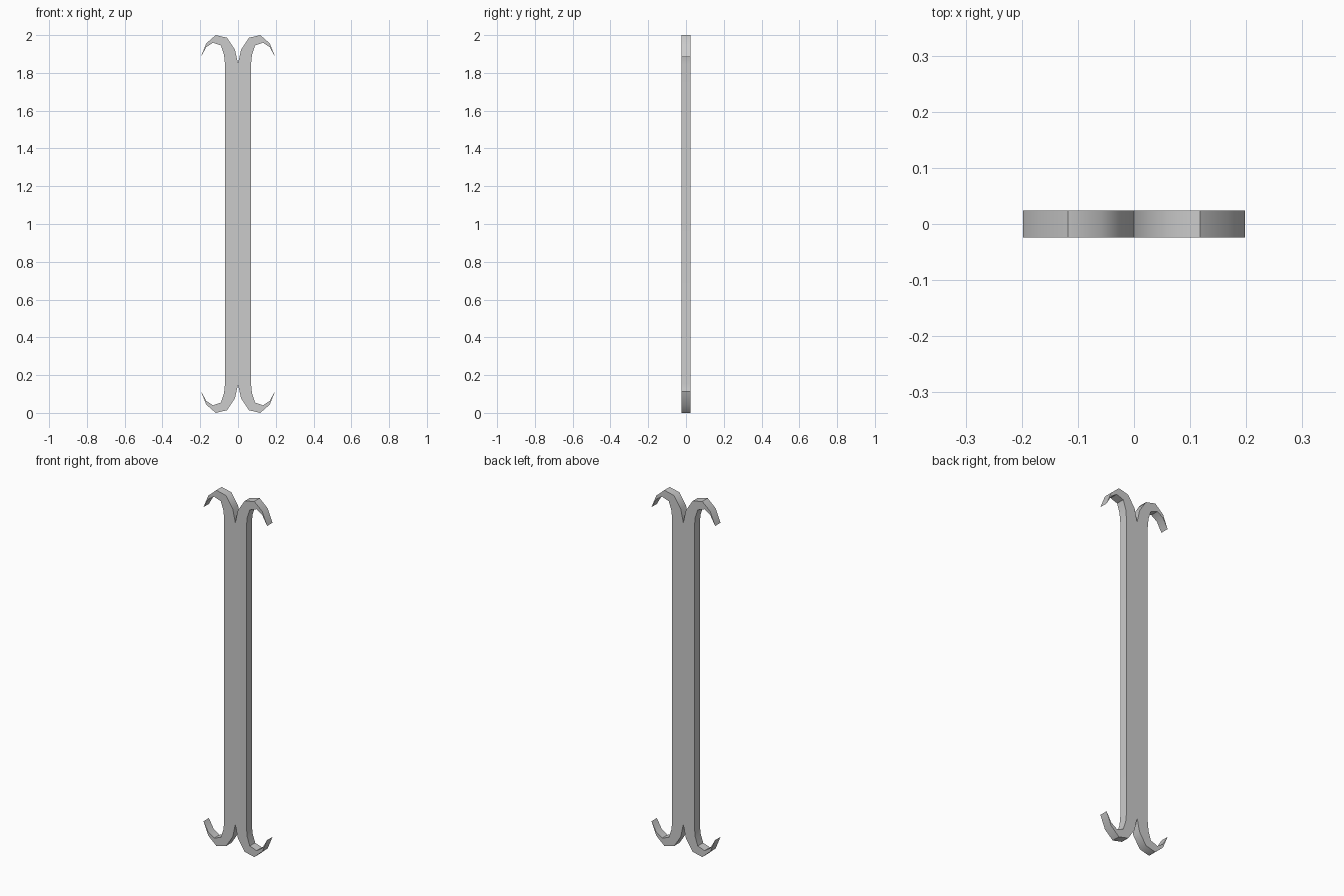
import bpy
import bmesh
import math

if "Cube" in bpy.data.objects:
    bpy.data.objects.remove(bpy.data.objects["Cube"])

# Quarter profile measured from the centre: (outer edge, inner edge) pairs
pairs = [
    ((0.0, 0.0), (0.069, 0.0)),
    ((0.0, 0.849), (0.069, 0.845)),
    ((0.016, 0.922), (0.074, 0.897)),
    ((0.058, 0.986), (0.090, 0.945)),
    ((0.118, 1.0), (0.132, 0.960)),
    ((0.168, 0.956), (0.168, 0.936)),
]
tip = (0.198, 0.883)

# Flat strip of quads ending in a pointed triangle
bm = bmesh.new()
rows = [[bm.verts.new((x, 0, z)) for x, z in pair] for pair in pairs]
for a, b in zip(rows, rows[1:]):
    bm.faces.new((a[0], a[1], b[1], b[0]))
bm.faces.new((rows[-1][0], rows[-1][1], bm.verts.new((tip[0], 0, tip[1]))))
mesh = bpy.data.meshes.new("hooked_bar")
bm.to_mesh(mesh)
bm.free()

bar = bpy.data.objects.new("hooked_bar", mesh)
bar.location.z = 1
bpy.context.collection.objects.link(bar)
bpy.context.view_layer.objects.active = bar
bar.select_set(True)

# Mirror to four hooks, then give the plate its thickness
mirror = bar.modifiers.new("mirror", 'MIRROR')
mirror.use_axis = (True, False, True)
plate = bar.modifiers.new("thickness", 'SOLIDIFY')
plate.thickness = 0.048
plate.offset = 0
for name in ("mirror", "thickness"):
    bpy.ops.object.modifier_apply(modifier=name)

# Smooth hook rims, crisp plate edges
bpy.ops.object.shade_smooth_by_angle(angle=math.radians(50))
